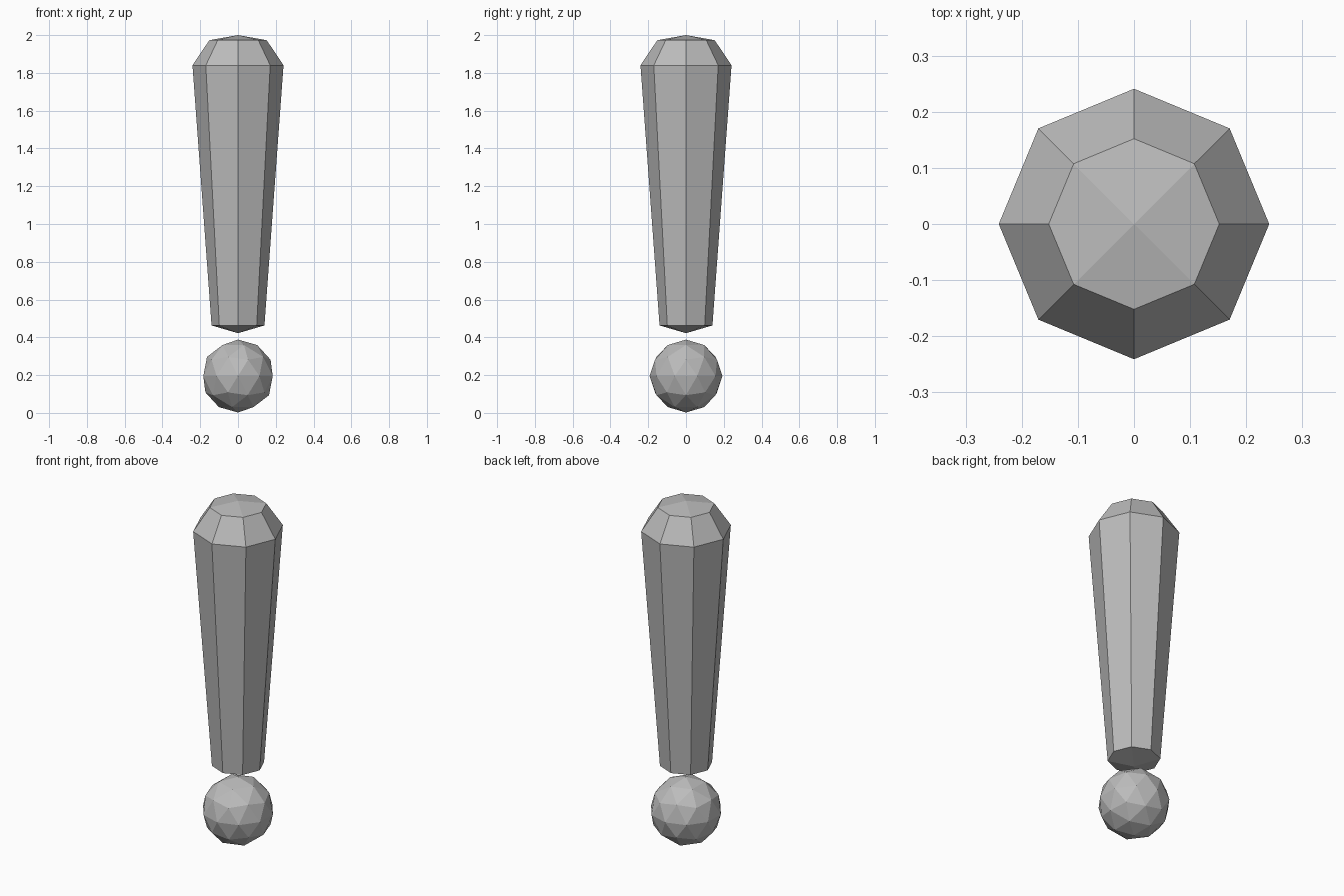
import bpy
import bmesh
import math

if "Cube" in bpy.data.objects:
    bpy.data.objects.remove(bpy.data.objects["Cube"], do_unlink=True)

SIDES = 8

# Single grey material
grey = bpy.data.materials.new("plain grey")
grey.use_nodes = True
colour = (0.5, 0.5, 0.5, 1)
grey.diffuse_color = colour
grey.node_tree.nodes["Principled BSDF"].inputs["Base Color"].default_value = colour


def finish(bm, name):
    bmesh.ops.recalc_face_normals(bm, faces=bm.faces)
    mesh = bpy.data.meshes.new(name)
    bm.to_mesh(mesh)
    bm.free()
    mesh.materials.append(grey)
    obj = bpy.data.objects.new(name, mesh)
    bpy.context.collection.objects.link(obj)
    return obj


def ring(bm, radius, z):
    step = math.tau / SIDES
    return [bm.verts.new((radius * math.cos(i * step), radius * math.sin(i * step), z))
            for i in range(SIDES)]


def cap(bm, verts, z):
    # Shallow point made of four quads meeting at the centre
    tip = bm.verts.new((0, 0, z))
    for i in range(1, SIDES, 2):
        bm.faces.new((tip, verts[i], verts[(i + 1) % SIDES], verts[(i + 2) % SIDES]))


# Tapered octagonal stroke with a bevelled top
bm = bmesh.new()
rings = [ring(bm, r, z) for r, z in ((0.14, 0.463), (0.241, 1.84), (0.152, 1.973))]
for low, high in zip(rings, rings[1:]):
    for i in range(SIDES):
        j = (i + 1) % SIDES
        bm.faces.new((low[i], low[j], high[j], high[i]))
cap(bm, rings[0], 0.422)
cap(bm, rings[-1], 2.0)
finish(bm, "tapered_stroke")

# Faceted ball underneath
bm = bmesh.new()
bmesh.ops.create_icosphere(bm, subdivisions=2, radius=0.193)
ball = finish(bm, "faceted_ball")
ball.location.z = 0.195
